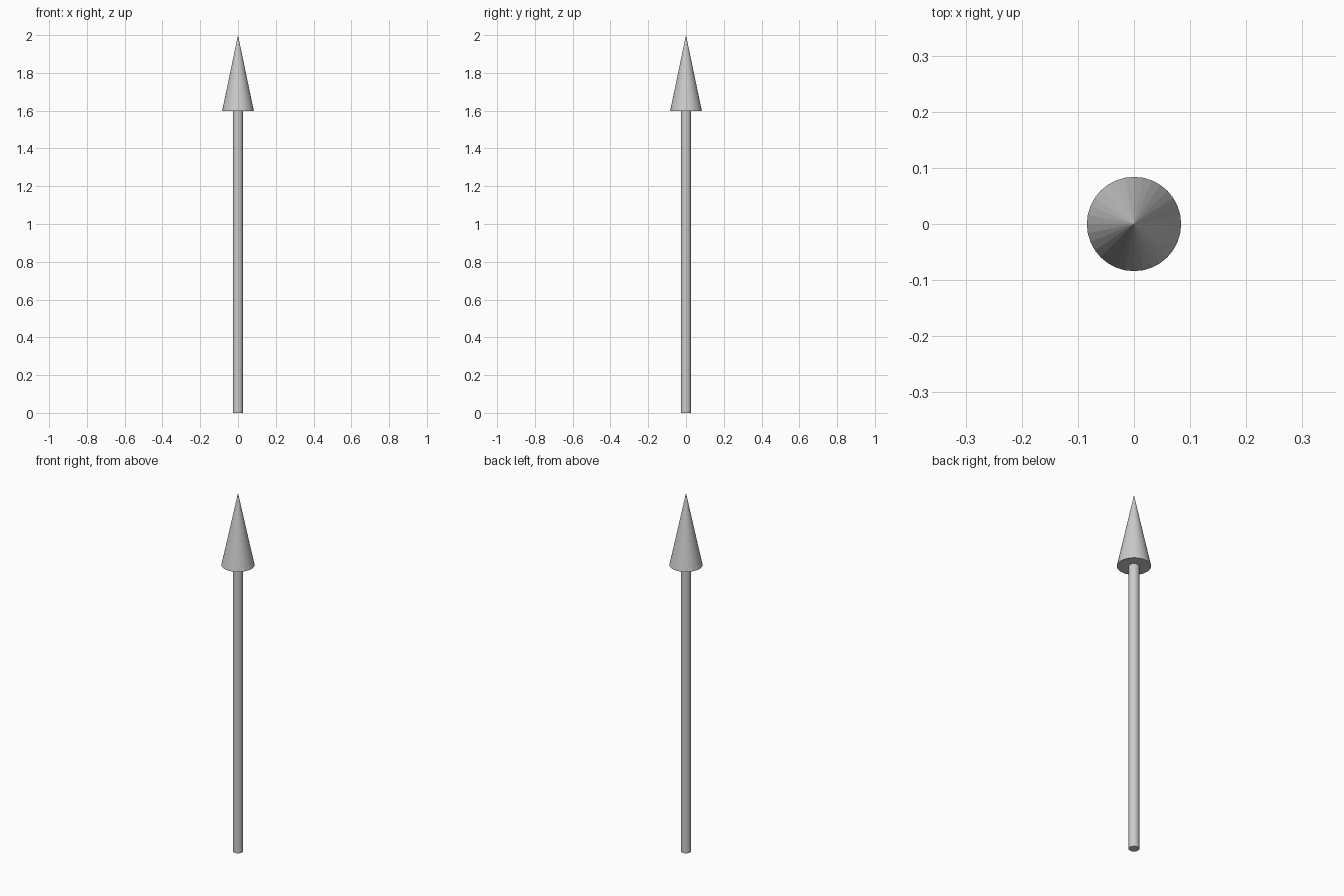
import bpy

if "Cube" in bpy.data.objects:
    bpy.data.objects.remove(bpy.data.objects["Cube"])

SIDES = 32
HEAD_BASE = 1.598
TOP = 2.0


def tapered(name, r_bottom, r_top, z0, z1):
    bpy.ops.mesh.primitive_cone_add(
        vertices=SIDES, radius1=r_bottom, radius2=r_top,
        depth=z1 - z0, location=(0, 0, (z0 + z1) / 2))
    obj = bpy.context.object
    obj.name = name
    return obj


# Thin round shaft standing on the ground
tapered("arrow_shaft", 0.0265, 0.0265, 0, HEAD_BASE)

# Pointed head with a flat underside
tapered("arrow_head", 0.084, 0, HEAD_BASE, TOP)
